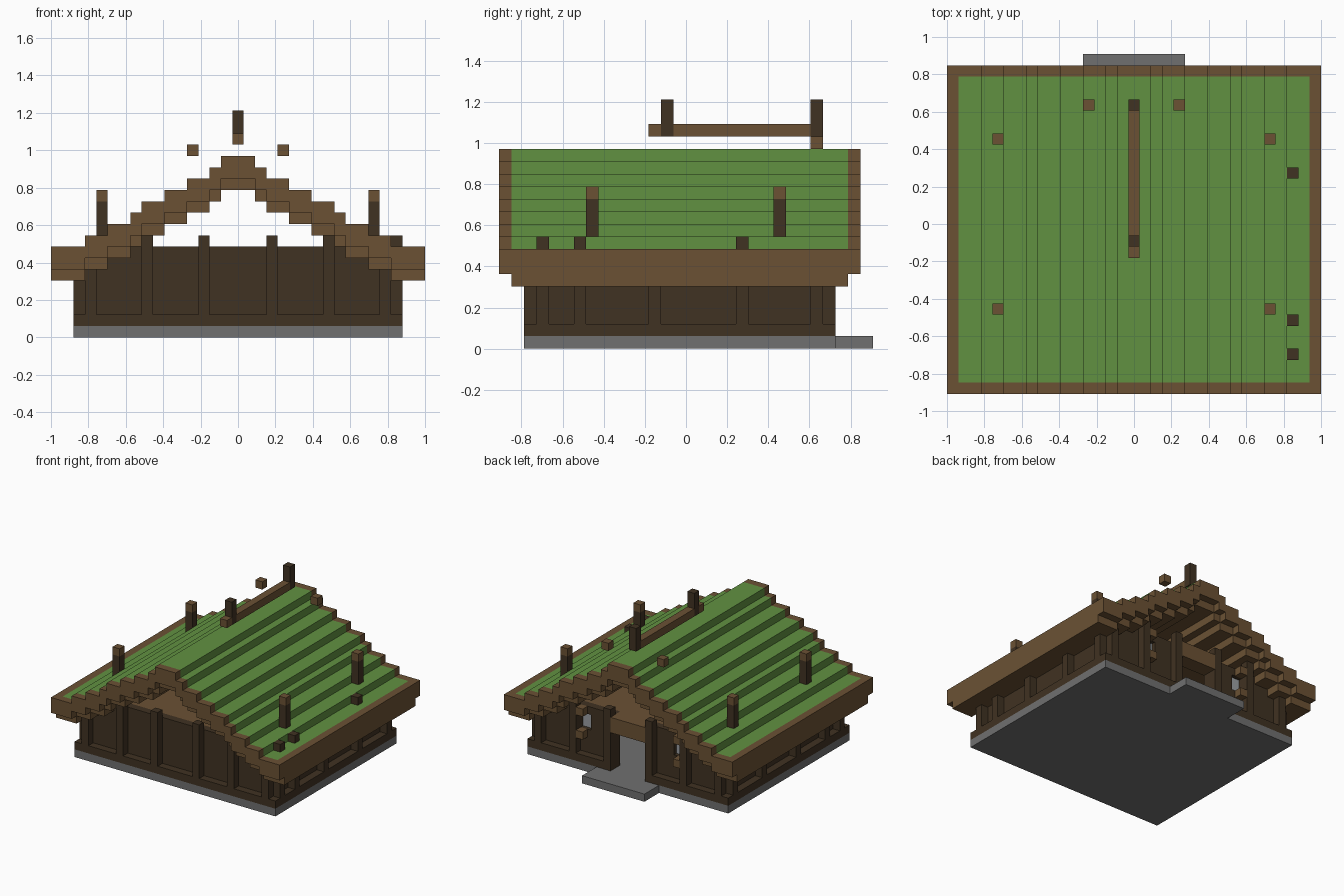
import bpy, bmesh

U = 2 / 33  # one block

if "Cube" in bpy.data.objects:
    bpy.data.objects.remove(bpy.data.objects["Cube"], do_unlink=True)


def material(name, rgb):
    m = bpy.data.materials.new(name)
    m.use_nodes = True
    m.diffuse_color = (*rgb, 1)
    bsdf = next(n for n in m.node_tree.nodes if n.type == 'BSDF_PRINCIPLED')
    bsdf.inputs["Base Color"].default_value = (*rgb, 1)
    bsdf.inputs["Roughness"].default_value = 0.9
    return m


TURF = material("turf green", (0.12, 0.283, 0.053))
WOOD = material("brown wood", (0.147, 0.083, 0.034))
DARK = material("dark timber", (0.051, 0.032, 0.016))
STONE = material("grey stone", (0.162, 0.162, 0.162))
GLASS = material("pale window", (0.33, 0.35, 0.37))


def boxes(name, mat, items):
    """One object of boxes, each (x0, x1, y0, y1, z0, z1) in blocks."""
    bm = bmesh.new()
    for x0, x1, y0, y1, z0, z1 in items:
        cube = bmesh.ops.create_cube(bm, size=1)["verts"]
        for v in cube:
            v.co.x = (x1 if v.co.x > 0 else x0) * U
            v.co.y = (y1 if v.co.y > 0 else y0) * U
            v.co.z = (z1 if v.co.z > 0 else z0) * U
    mesh = bpy.data.meshes.new(name)
    bm.to_mesh(mesh)
    bm.free()
    mesh.materials.append(mat)
    ob = bpy.data.objects.new(name, mesh)
    bpy.context.collection.objects.link(ob)
    return ob


def both(items):
    """The boxes and their mirror images across x = 0."""
    out = []
    for x0, x1, *rest in items:
        out += [(x0, x1, *rest), (-x1, -x0, *rest)]
    return out


# Stone base and door step
boxes("stone_base", STONE, [(-14.5, 14.5, -13, 12, 0, 1)])
boxes("door_step", STONE, [(-4.5, 4.5, 12, 15, 0, 1)])

# Sill beams around the foot of the walls
boxes("sill_beams", DARK,
      [(-14.5, 14.5, -13, -12, 1, 2)]
      + both([(13.5, 14.5, -12, 11, 1, 2), (2.5, 14.5, 11, 12, 1, 2)]))

# Walls, with a doorway and two small windows at the back
boxes("front_wall", DARK, [(-13.5, 13.5, -12, -11, 1, 8)])
boxes("side_walls", DARK, both([(12.5, 13.5, -11, 10, 1, 7)]))
boxes("back_wall", DARK, both([
    (2.5, 6, 10, 11, 1, 8), (7.5, 13.5, 10, 11, 1, 8),
    (6, 7.5, 10, 11, 1, 5), (6, 7.5, 10, 11, 7, 8)]))
boxes("window_panes", GLASS, both([(6, 7.5, 10.3, 10.5, 5, 7)]))
boxes("window_trim", WOOD, both([(6.5, 7.5, 11, 12, z, z + 1) for z in (4, 7)]))
boxes("door_lintel", WOOD, [(-2.5, 2.5, 10, 12, 6, 8)])
boxes("ceiling", WOOD, [(-11.5, 11.5, -11, 10, 7, 8)])

# Wall posts
gable_x = (2.5, 7.5, 12.5)
boxes("front_posts", DARK, both([(x, x + 1, -13, -12, 2, 9 if x < 12 else 8) for x in gable_x]))
boxes("back_posts", DARK, both([(x, x + 1, 11, 12, 2, 9 if x < 12 else 8) for x in gable_x]))
side_y = (-12, -9, -3, 4, 10)
tall = (-12, -9, 4)  # these rise through the roof on the left side
boxes("left_posts", DARK, [(13.5, 14.5, y, y + 1, 2, 9 if y in tall else 6) for y in side_y])
boxes("right_posts", DARK, [(-14.5, -13.5, y, y + 1, 2, 6) for y in side_y])

# Stepped roof: turf on a wooden deck, wooden rims and a set-back under layer
edges = (0, 1.5, 2.5, 4.5, 6.5, 8.5, 9.5, 11.5, 13.5, 16.5)
turf, deck, rim, under = [], [], [], []
for i, (a, b) in enumerate(zip(edges, edges[1:])):
    top = 16 - i
    inner = min(b, 15.5)
    turf.append((a, inner, -14, 13, top - 1, top))
    deck.append((a, inner, -14, 13, top - 2, top - 1))
    under.append((a, b, -14, 13, top - 3, top - 2))
    rim += [(a, b, -15, -14, top - 2, top), (a, b, 13, 14, top - 2, top)]
rim.append((15.5, 16.5, -14, 13, 6, 8))
boxes("roof_turf", TURF, both(turf))
boxes("roof_deck", WOOD, both(deck))
boxes("roof_rim", WOOD, both(rim))
boxes("roof_under_layer", WOOD, both(under))

# Ridge pole with its posts, and loose finial blocks
boxes("ridge_pole", WOOD, [(-.5, .5, -3, -2, 17, 18), (-.5, .5, -1, 10, 17, 18)])
boxes("ridge_posts", DARK, [(-.5, .5, y, y + 1, 17, 20) for y in (-2, 10)])
boxes("finial_blocks", WOOD, both([(3.5, 4.5, 10, 11, 16, 17)]))

# Posts standing on the slopes, with wooden caps
boxes("roof_posts", DARK, both([(11.5, 12.5, y, y + 1, 9, 12) for y in (-8, 7)]))
boxes("roof_post_caps", WOOD, both([(11.5, 12.5, y, y + 1, 12, 13) for y in (-8, 7)]))
